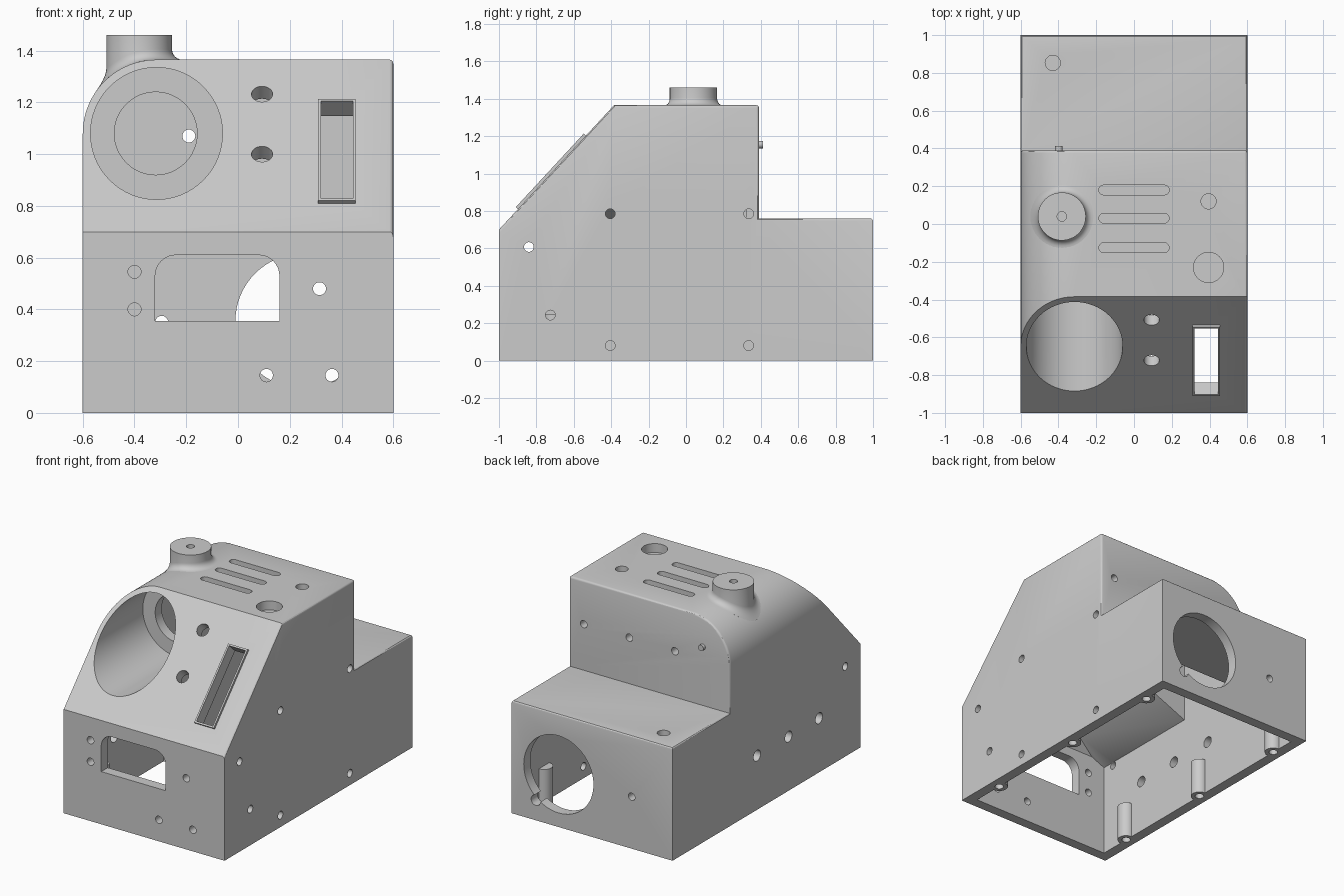
import bpy, bmesh, math
from mathutils import Matrix, Vector

old = bpy.data.objects.get("Cube")
if old:
    bpy.data.objects.remove(old, do_unlink=True)

grey = bpy.data.materials.new("plain_grey")
grey.use_nodes = True
grey.diffuse_color = (0.6, 0.6, 0.6, 1)
grey.node_tree.nodes["Principled BSDF"].inputs["Base Color"].default_value = (0.6, 0.6, 0.6, 1)

SLOPE = math.atan2(0.665, 0.615)
ROT = {"x": Matrix.Rotation(math.pi / 2, 4, "Y"), "y": Matrix.Rotation(math.pi / 2, 4, "X"),
       "z": Matrix.Identity(4), "slope": Matrix.Rotation(SLOPE, 4, "X")}


def make(name, bm):
    bmesh.ops.recalc_face_normals(bm, faces=bm.faces[:])
    mesh = bpy.data.meshes.new(name)
    bm.to_mesh(mesh)
    bm.free()
    mesh.materials.append(grey)
    ob = bpy.data.objects.new(name, mesh)
    bpy.context.scene.collection.objects.link(ob)
    return ob


def prism(name, pts, axis, lo, hi):
    """Extrude a closed profile along x (pts are y,z) or y (pts are x,z)."""
    bm = bmesh.new()
    spot = (lambda p: (lo, *p)) if axis == "x" else (lambda p: (p[0], lo, p[1]))
    face = bm.faces.new([bm.verts.new(spot(p)) for p in pts])
    out = bmesh.ops.extrude_face_region(bm, geom=[face])
    move = Vector((hi - lo, 0, 0)) if axis == "x" else Vector((0, hi - lo, 0))
    bmesh.ops.translate(bm, vec=move, verts=[g for g in out["geom"] if isinstance(g, bmesh.types.BMVert)])
    return make(name, bm)


def rod(name, at, r, length, axis, segs=32):
    bm = bmesh.new()
    bmesh.ops.create_cone(bm, cap_ends=True, segments=segs, radius1=r, radius2=r,
                          depth=length, matrix=Matrix.Translation(at) @ ROT[axis])
    return make(name, bm)


def box(name, at, size, axis="z"):
    bm = bmesh.new()
    scale = Matrix.Diagonal((*size, 1))
    bmesh.ops.create_cube(bm, size=1, matrix=Matrix.Translation(at) @ ROT[axis] @ scale)
    return make(name, bm)


def arc(cx, cz, r, a0, a1, n):
    return [(cx + r * math.cos(math.radians(a0 + (a1 - a0) * i / n)),
             cz + r * math.sin(math.radians(a0 + (a1 - a0) * i / n))) for i in range(n + 1)]


def combine(ob, others, op):
    """Apply booleans one after another, then drop the helper shapes."""
    for o in others:
        m = ob.modifiers.new(op, "BOOLEAN")
        m.operation, m.solver, m.object = op, "EXACT", o
    bpy.context.view_layer.update()
    mesh = bpy.data.meshes.new_from_object(ob.evaluated_get(bpy.context.evaluated_depsgraph_get()))
    ob.modifiers.clear()
    ob.data = mesh
    for o in others:
        bpy.data.objects.remove(o, do_unlink=True)


def smooth(ob):
    bpy.ops.object.select_all(action="DESELECT")
    ob.select_set(True)
    bpy.context.view_layer.objects.active = ob
    bpy.ops.object.shade_smooth_by_angle(angle=math.radians(30))


# Outer shell: stepped side profile with one large rounded upper corner
side = [(-1, 0), (1, 0), (1, 0.76), (0.39, 0.76), (0.39, 1.365), (-0.385, 1.365), (-1, 0.7)]
body = prism("housing", side, "x", -0.6, 0.6)
section = [(0.6, -0.1), (0.6, 1.5), (-0.315, 1.5)] + arc(-0.315, 1.08, 0.285, 90, 180, 24) + [(-0.6, -0.1)]
section[1:3] = [(0.6, 1.365)]
section[0], section[1] = (0.7, -0.1), (0.7, 1.365)
combine(body, [prism("corner", section, "y", -1.2, 1.2)], "INTERSECT")

# Soft edges at the back and along the flat flank
bm = bmesh.new()
bm.from_mesh(body.data)
edges = [e for e in bm.edges if len(e.link_faces) == 2 and e.is_convex
         and e.calc_face_angle() > 0.5 and min(v.co.z for v in e.verts) > 0.5
         and (all(v.co.x > 0.59 for v in e.verts) or all(v.co.y > 0.38 for v in e.verts))]
bmesh.ops.bevel(bm, geom=edges, offset=0.014, segments=3, profile=0.5, affect="EDGES", clamp_overlap=True)
bm.to_mesh(body.data)
bm.free()

# Cavity, open below, leaving the tube support and the screw posts standing
inner = [(-0.93, -0.1), (0.93, -0.1), (0.93, 0.69), (0.32, 0.69), (0.32, 1.295), (-0.354, 1.295), (-0.93, 0.673)]
cavity = prism("cavity", inner, "x", -0.53, 0.53)
support = [(-0.7, 0.63), (-0.53, 0.63), (-0.27, 0.74), (-0.03, 0.98), (-0.03, 1.4), (-0.7, 1.4)]
keep = [prism("support", support, "y", -1.2, -0.13)]
corner = arc(-0.315, 1.08, 0.22, 90, 180, 16) + [(-0.7, 1.08), (-0.7, 1.5), (-0.315, 1.5)]
keep.append(prism("inner_corner", corner, "y", -1.2, 1.2))
posts = [(sx * 0.53, y) for sx in (-1, 1) for y in (-0.71, 0.02, 0.755)]
keep += [rod("post", (x, y, 0.0225), 0.055, 0.445, "z") for x, y in posts]
combine(cavity, keep, "DIFFERENCE")
combine(body, [cavity], "DIFFERENCE")

# Raised slot frame on the slope
combine(body, [box("frame", (0.3825, -0.717, 1.007), (0.145, 0.535, 0.03), "slope")], "UNION")

# Openings
cuts = [box("slot", (0.3825, -0.717, 1.007), (0.122, 0.512, 0.3), "slope"),
        rod("tube_bore", (-0.315, -0.7, 1.08), 0.255, 1.0, "y", 64),
        rod("tube_end_hole", (-0.318, -0.2, 1.08), 0.16, 0.3, "y", 48),
        rod("back_port", (0.25, 1, 0.355), 0.26, 0.3, "y", 64),
        rod("port_notch", (0.42, 1, 0.135), 0.035, 0.3, "y")]
window = [(-0.32, 0.355), (0.16, 0.355)] + arc(0.08, 0.53, 0.08, 0, 90, 8) + arc(-0.24, 0.53, 0.08, 90, 180, 8)
cuts.append(prism("window", window, "y", -1.1, -0.85))
cuts += [rod("front_hole", (x, -1, z), 0.025, 0.3, "y", 24)
         for x, z in ((-0.4, 0.545), (-0.4, 0.4), (0.315, 0.48), (0.11, 0.145), (0.363, 0.145))]
cuts += [rod("slope_hole", (0.093, -1 + (z - 0.7) / 1.081, z), 0.041, 0.3, "slope", 24) for z in (1.0, 1.232)]
cuts += [rod("flank_hole", (0.6, y, z), 0.026, 0.3, "x", 24)
         for y, z in ((-0.84, 0.607), (-0.725, 0.243), (-0.405, 0.785), (-0.405, 0.08), (0.335, 0.785), (0.335, 0.08))]
cuts += [rod("far_flank_hole", (-0.6, y, z), r, 0.3, "x", 24)
         for y, z, r in ((0.1, 0.365, 0.037), (-0.235, 0.365, 0.037), (-0.56, 0.365, 0.037), (-0.84, 0.607, 0.026))]
cuts += [rod("upper_back_hole", (x, 0.39, 1.07), 0.025, 0.3, "y", 24) for x in (0.49, 0.15, -0.19)]
cuts.append(rod("lower_back_hole", (-0.295, 1, 0.35), 0.025, 0.3, "y", 24))
cuts += [rod("top_hole", (x, y, z), r, 0.12, "z")
         for x, y, z, r in ((0.395, 0.12, 1.365, 0.04), (0.395, -0.23, 1.365, 0.08), (-0.43, 0.853, 0.76, 0.04))]
for y in (0.18, 0.03, -0.125):
    bm = bmesh.new()
    ring = arc(0.16, y, 0.026, -90, 90, 10) + arc(-0.16, y, 0.026, 90, 270, 10)
    f = bm.faces.new([bm.verts.new((px, py, 1.305)) for px, py in ring])
    up = bmesh.ops.extrude_face_region(bm, geom=[f])["geom"]
    bmesh.ops.translate(bm, vec=(0, 0, 0.2), verts=[g for g in up if isinstance(g, bmesh.types.BMVert)])
    cuts.append(make("vent", bm))
cuts += [rod("post_bore", (x, y, 0.05), 0.028, 0.3, "z", 24) for x, y in posts]
combine(body, cuts, "DIFFERENCE")
smooth(body)

# Stub on top, flared to follow the rounded corner
CX, CY, R, FIL, N = -0.382, 0.04, 0.127, 0.04, 48


def roof(x):
    return 1.08 + math.sqrt(max(0.285 ** 2 - min(x + 0.315, 0) ** 2, 0))


bm = bmesh.new()
rows = [(0.025, lambda x: 1.41), (0.025, lambda x: 1.46), (R, lambda x: 1.46)]
for i in range(7):
    a = math.pi / 2 * i / 6
    rows.append((R + FIL * (1 - math.cos(a)), lambda x, a=a: roof(x) + FIL * (1 - math.sin(a))))
rows.append((R + FIL, lambda x: roof(x) - 0.02))
loops = []
for r, height in rows:
    xy = [(CX + r * math.cos(math.tau * k / N), CY + r * math.sin(math.tau * k / N)) for k in range(N)]
    loops.append([bm.verts.new((x, y, height(x))) for x, y in xy])
bm.faces.new(loops[0])
for lo, hi in zip(loops, loops[1:]):
    for k in range(N):
        bm.faces.new((lo[k], lo[(k + 1) % N], hi[(k + 1) % N], hi[k]))
smooth(make("top_stub", bm))

# Small peg on the upper back wall
smooth(rod("back_peg", (-0.398, 0.39, 1.155), 0.02, 0.044, "y", 24))
